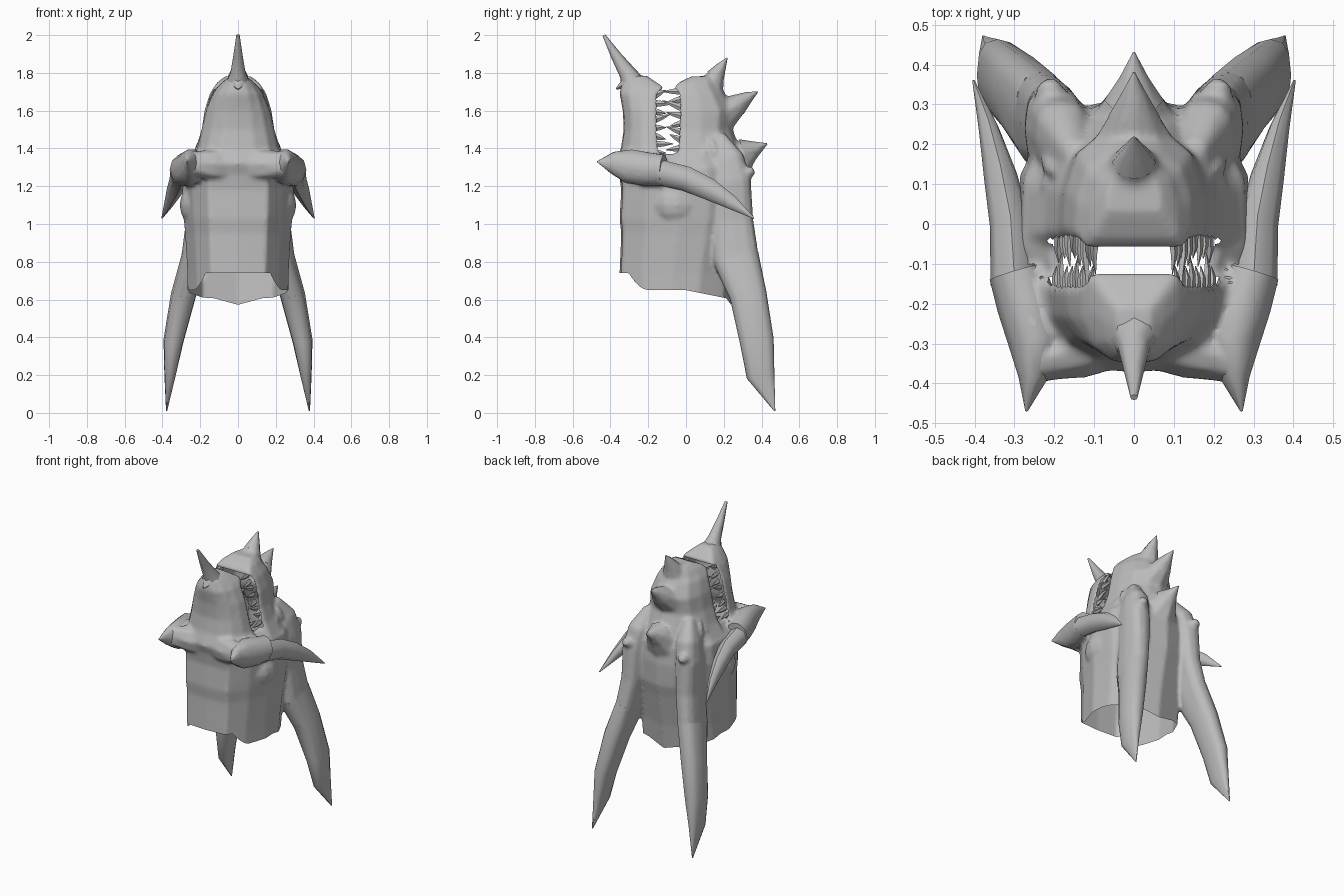
import bpy, bmesh, math, random
from mathutils import Vector, Matrix

random.seed(4)
hide = bpy.data.materials.new("grey_hide")
hide.diffuse_color = (0.5, 0.5, 0.5, 1)


def finish(name, bm, mirror=False, angle=50):
    me = bpy.data.meshes.new(name)
    bm.to_mesh(me)
    bm.free()
    ob = bpy.data.objects.new(name, me)
    bpy.context.collection.objects.link(ob)
    me.materials.append(hide)
    if mirror:
        ob.modifiers.new("mirror", 'MIRROR').use_mirror_merge = False
    bpy.ops.object.select_all(action='DESELECT')
    ob.select_set(True)
    bpy.context.view_layer.objects.active = ob
    bpy.ops.object.shade_smooth_by_angle(angle=math.radians(angle))
    return ob


def skin(bm, rings):
    """Closed solid through a list of point rings."""
    loops = [[bm.verts.new(p) for p in r] for r in rings]
    n = len(loops[0])
    faces = [bm.faces.new(loops[0]), bm.faces.new(loops[-1])]
    for a, b in zip(loops, loops[1:]):
        for i in range(n):
            j = (i + 1) % n
            faces.append(bm.faces.new((a[i], a[j], b[j], b[i])))
    bmesh.ops.recalc_face_normals(bm, faces=faces)


def loft(bm, profile, sections):
    """Stack a mirrored half profile; each section is z, half width, y front, y back."""
    full = profile + [(-x, y) for x, y in reversed(profile) if x > 0]
    skin(bm, [[Vector((x * w, (y0 + y1) / 2 + t * (y1 - y0) / 2, z)) for x, t in full]
              for z, w, y0, y1 in sections])


def tube(bm, path, sides=8, sx=1, power=1.0):
    """Tapered limb; each stop is x, y, z, x radius, other radius. Low power is boxier."""
    def pw(v):
        return math.copysign(abs(v) ** power, v) if abs(v) > 1e-6 else 0
    pts = [Vector((p[0] * sx, p[1], p[2])) for p in path]
    rings = []
    for i, p in enumerate(path):
        t = (pts[min(i + 1, len(pts) - 1)] - pts[max(i - 1, 0)]).normalized()
        u = Vector((1, 0, 0))
        u = (u - t * u.dot(t)).normalized()
        v = t.cross(u)
        rings.append([pts[i] + u * p[3] * pw(math.cos(a)) + v * p[4] * pw(math.sin(a))
                      for a in (2 * math.pi * k / sides for k in range(sides))])
    skin(bm, rings)


def limb(name, path, mirror=False, sides=8, power=1.0):
    bm = bmesh.new()
    tube(bm, path, sides, 1, power)
    return finish(name, bm, mirror)


def lump(bm, loc, size, rot=0):
    for s in (-1, 1):
        m = (Matrix.Translation((loc[0] * s, loc[1], loc[2])) @ Matrix.Rotation(rot, 4, 'X')
             @ Matrix.Diagonal((*size, 1)))
        bmesh.ops.create_uvsphere(bm, u_segments=12, v_segments=8, radius=1, matrix=m)


body = bmesh.new()

# Neck
NECK = [(0, -1), (0.54, -0.97), (0.82, -0.6), (1, -0.1), (0.97, 0.4), (0.7, 0.85), (0, 1)]
loft(body, NECK, [
    (0.50, 0.265, -0.352, 0.23), (0.74, 0.268, -0.352, 0.26), (0.95, 0.28, -0.343, 0.30),
    (1.03, 0.288, -0.352, 0.32), (1.18, 0.295, -0.343, 0.325), (1.30, 0.285, -0.36, 0.315),
    (1.37, 0.215, -0.338, 0.28)])

# Lower jaw, flat on the mouth side with a pointed lip
JAW = [(0, -1), (0.4, -0.93), (0.75, -0.55), (0.95, 0.1), (1, 0.85), (0.9, 1), (0, 1)]
loft(body, JAW, [
    (1.22, 0.27, -0.34, -0.11), (1.32, 0.27, -0.375, -0.12), (1.40, 0.218, -0.345, -0.14),
    (1.50, 0.195, -0.33, -0.15), (1.60, 0.172, -0.335, -0.15), (1.69, 0.135, -0.352, -0.15),
    (1.722, 0.115, -0.347, -0.115), (1.755, 0.08, -0.34, -0.165), (1.785, 0.042, -0.315, -0.21)])

# Upper jaw and skull
SKULL = [(0, -1), (0.92, -1), (1, -0.85), (0.97, -0.2), (0.8, 0.45), (0.4, 0.85), (0, 1)]
loft(body, SKULL, [
    (1.15, 0.285, -0.07, 0.32), (1.30, 0.28, -0.06, 0.31), (1.40, 0.225, -0.045, 0.285),
    (1.50, 0.193, -0.04, 0.25), (1.60, 0.178, -0.035, 0.26), (1.69, 0.15, -0.04, 0.21),
    (1.722, 0.13, -0.062, 0.19), (1.75, 0.11, -0.035, 0.175), (1.782, 0.07, 0.03, 0.15)])

# Paths shared by the body roots and the sharp parts that grow out of them
corner = [(0.27, -0.47, 1.33, 0.003, 0.003), (0.255, -0.39, 1.325, 0.035, 0.06),
          (0.245, -0.30, 1.305, 0.07, 0.095), (0.27, -0.20, 1.29, 0.075, 0.092),
          (0.293, -0.12, 1.285, 0.072, 0.085)]
horn = [(0.15, 0.16, 1.46, 0.035, 0.05), (0.18, 0.22, 1.34, 0.07, 0.09),
        (0.20, 0.24, 1.22, 0.075, 0.105), (0.205, 0.245, 1.02, 0.07, 0.112),
        (0.235, 0.265, 0.82, 0.066, 0.122), (0.29, 0.33, 0.62, 0.066, 0.098),
        (0.342, 0.375, 0.38, 0.053, 0.09), (0.36, 0.395, 0.2, 0.03, 0.075),
        (0.378, 0.47, 0.01, 0.003, 0.003)]
crest = {
    "nose_spike": [(0, 0.125, 1.70, 0.085, 0.075), (0, 0.155, 1.78, 0.055, 0.05),
                   (0, 0.185, 1.83, 0.03, 0.028), (0, 0.218, 1.88, 0.003, 0.003)],
    "brow_spike": [(0, 0.18, 1.57, 0.12, 0.10), (0, 0.27, 1.63, 0.065, 0.06),
                   (0, 0.33, 1.672, 0.03, 0.03), (0, 0.38, 1.70, 0.003, 0.003)],
    "crown_spike": [(0, 0.22, 1.30, 0.14, 0.14), (0, 0.31, 1.375, 0.075, 0.08),
                    (0, 0.37, 1.40, 0.035, 0.04), (0, 0.43, 1.425, 0.003, 0.003)]}

# Fused roots: jaw corners and ridge, horn heads, crest bases, cheeks, brows
for s in (-1, 1):
    tube(body, corner[1:], 10, s)
    tube(body, horn[:6], 12, s, 0.75)
    tube(body, [(0.0, -0.28, 1.31, 0.07, 0.09), (0.14, -0.31, 1.31, 0.08, 0.09),
                (0.24, -0.36, 1.32, 0.04, 0.065)], 8, s)
    tube(body, [(0.19, 0.22, 1.20, 0.08, 0.08), (0.205, 0.30, 1.26, 0.055, 0.05),
                (0.215, 0.36, 1.285, 0.025, 0.02)], 8, s)
for path in crest.values():
    tube(body, path[:3])
lump(body, (0.21, -0.05, 1.10), (0.10, 0.13, 0.12))
lump(body, (0.185, 0.10, 1.37), (0.05, 0.035, 0.05))
lump(body, (0.185, 0.155, 1.37), (0.05, 0.03, 0.09), 0.3)

# Fuse the solids into one skin
source = finish("body_source", body)
mod = source.modifiers.new("fuse", 'REMESH')
mod.mode = 'VOXEL'
mod.voxel_size = 0.011
fused = bpy.data.meshes.new_from_object(
    source.evaluated_get(bpy.context.evaluated_depsgraph_get()))
bpy.data.objects.remove(source)
body = bmesh.new()
body.from_mesh(fused)
for _ in range(3):
    bmesh.ops.smooth_vert(body, verts=body.verts, factor=0.5,
                          use_axis_x=True, use_axis_y=True, use_axis_z=True)


def clamp(v):
    return max(0.0, min(1.0, v))


def rim(p):
    z = 0.65 + 0.09 * clamp((-0.14 - p.y) / 0.16) * clamp((0.23 - abs(p.x)) / 0.06)
    return z - 0.2 * max(p.y, 0) - (0.03 * clamp(1 - abs(p.x) / 0.13) if p.y > 0.1 else 0)


# Open the neck rim, the hollow mouth sides of both jaws, and the throat between them
body.normal_update()
cut = []
for f in body.faces:
    c, n = f.calc_center_median(), f.normal
    lower = n.y > 0.7 and -0.19 < c.y < -0.1
    upper = n.y < -0.7 and -0.1 < c.y < -0.01
    inside = 1.3 < c.z < 1.715 and (lower or upper)
    throat = n.z > 0.3 and 1.25 < c.z < 1.5 and abs(c.x) < 0.19 and -0.16 < c.y < -0.02
    if c.z < rim(c) or inside or throat:
        cut.append(f)
bmesh.ops.delete(body, geom=cut, context='FACES')
for v in body.verts:
    if v.is_boundary and v.co.z < 1:
        v.co.z = rim(v.co)
finish("head_and_neck", body, angle=60)

# Chin horn and the small barb below it
limb("chin_horn", [(0, -0.26, 1.70, 0.085, 0.08), (0, -0.31, 1.80, 0.04, 0.045),
                   (0, -0.37, 1.89, 0.025, 0.028), (0, -0.435, 2.0, 0.009, 0.008)])
limb("chin_barb", [(0, -0.31, 1.75, 0.05, 0.04), (0, -0.37, 1.715, 0.004, 0.004)], sides=6)

# Sharp crest spikes, jaw corner spikes and rear horns
for name, path in crest.items():
    limb(name, path[1:])
limb("jaw_corner_spike", corner, True, 10)
limb("rear_horn", horn[4:], True, 12, 0.75)

# Swept-back tusks
limb("tusk", [(0.30, -0.15, 1.275, 0.06, 0.068), (0.31, 0, 1.24, 0.052, 0.065),
              (0.335, 0.12, 1.185, 0.042, 0.058), (0.365, 0.24, 1.115, 0.025, 0.038),
              (0.403, 0.36, 1.03, 0.003, 0.003)], True)


# Interlocking rows of teeth along both jaw edges
def teeth(name, y, direction, shift):
    bm = bmesh.new()
    for k in range(8):
        z = 1.38 + 0.043 * k + shift
        x = 0.19 - 0.3 * (z - 1.39)
        length = random.choice((0.06, 0.08, 0.1))
        tilt = random.uniform(-0.012, 0.02)
        tube(bm, [(x, y, z, 0.014, 0.02),
                  (x + 0.004, y + direction * length * 0.5, z + tilt, 0.009, 0.013),
                  (x, y + direction * length, z + tilt * 2, 0.001, 0.001)], 5)
    return finish(name, bm, True)


teeth("lower_teeth", -0.165, 1, 0.0)
teeth("upper_teeth", -0.027, -1, 0.022)
